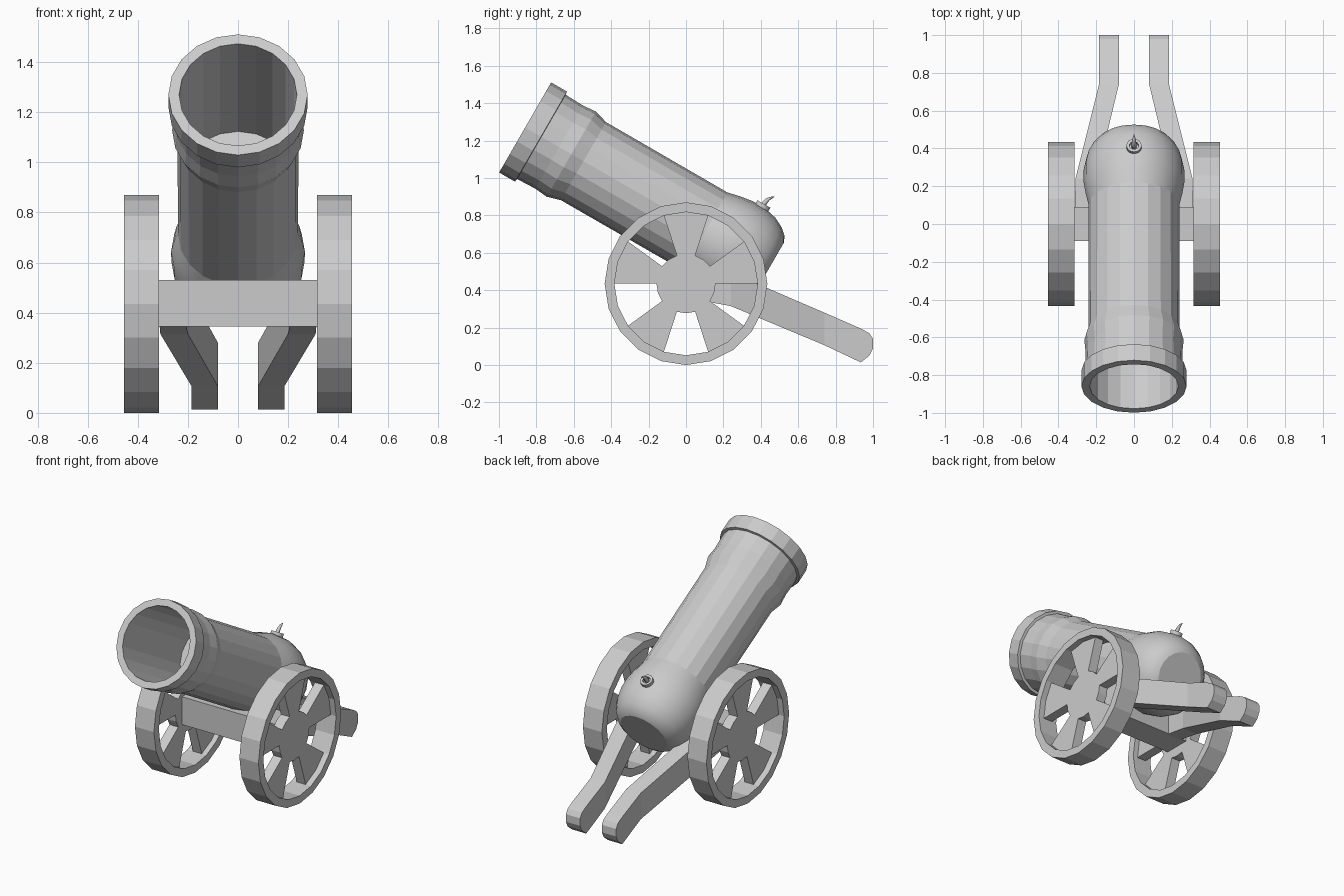
import bpy, bmesh
from math import sin, cos, radians, tau, sqrt
from mathutils import Vector

if "Cube" in bpy.data.objects:
    bpy.data.objects.remove(bpy.data.objects["Cube"])

X = Vector((1, 0, 0))
BACK = Vector((0, sqrt(3) / 2, -0.5))    # barrel axis, muzzle to breech
UP = Vector((0, 0.5, sqrt(3) / 2))       # square to the barrel axis
MUZZLE = Vector((0, -0.86, 1.27))
HUB = Vector((0, 0, 0.435))


def finish(name, bm, smooth=None, mirror=False):
    bmesh.ops.recalc_face_normals(bm, faces=bm.faces)
    mesh = bpy.data.meshes.new(name)
    bm.to_mesh(mesh)
    bm.free()
    ob = bpy.data.objects.new(name, mesh)
    bpy.context.collection.objects.link(ob)
    if smooth:
        for p in mesh.polygons:
            p.use_smooth = smooth(p)
    if mirror:
        ob.modifiers.new("mirror", 'MIRROR')
    return ob


def loft(rings, closed=False):
    """Join equal rings of points; cap the ends or close into a loop."""
    bm = bmesh.new()
    vs = [[bm.verts.new(p) for p in r] for r in rings]
    n = len(vs[0])
    for a, b in zip(vs, vs[1:] + ([vs[0]] if closed else [])):
        for i in range(n):
            j = (i + 1) % n
            bm.faces.new((a[i], a[j], b[j], b[i]))
    if not closed:
        bm.faces.new(vs[0])
        bm.faces.new(vs[-1])
    return bm


def lathe(profile, origin, axis, ref, n=20, closed=False):
    """Spin (distance along axis, radius) pairs."""
    side = axis.cross(ref)
    return loft([[origin + axis * s + (ref * cos(tau * i / n) + side * sin(tau * i / n)) * r
                  for i in range(n)] for s, r in profile], closed)


# Barrel with bore, muzzle ring and rounded breech
barrel = [(0.70, 0.235), (0, 0.235), (0, 0.278), (0.098, 0.278), (0.1, 0.26),
          (0.21, 0.256), (0.285, 0.263), (0.36, 0.241), (1.11, 0.24),
          (1.18, 0.256), (1.25, 0.267), (1.33, 0.266), (1.40, 0.251),
          (1.455, 0.223), (1.49, 0.192), (1.506, 0.16)]
finish("barrel", lathe(barrel, MUZZLE, BACK, UP),
       lambda p: 1.11 < (p.center - MUZZLE).dot(BACK) < 1.505)

# Fuse: collar and curved wick on the breech
vent = MUZZLE + BACK * 1.31 + UP * 0.25
finish("fuse_collar", lathe([(0, 0.04), (0.034, 0.04), (0.034, 0.024), (0, 0.024)],
                            vent, UP, X, 16, True))
wick = []
for s, h, r in [(0, 0, 0.014), (0, 0.04, 0.013), (0.005, 0.065, 0.011),
                (0.018, 0.085, 0.007), (0.03, 0.096, 0.001)]:
    c = vent + BACK * s + UP * h
    wick.append([c + (X * cos(tau * i / 8) + BACK * sin(tau * i / 8)) * r for i in range(8)])
finish("fuse_wick", loft(wick), lambda p: True)

# Wheels: deep rim with a thinner five-spoke plate
Y = Vector((0, 1, 0))
finish("wheel_rims", lathe([(0.315, 0.435), (0.455, 0.435), (0.455, 0.383), (0.315, 0.383)],
                           HUB, X, Y, 20, True), mirror=True)
outline = []
for k in range(5):
    for deg, r in [(0, 0.158), (0, 0.39), (18, 0.39), (36, 0.39), (36, 0.158), (54, 0.158)]:
        a = radians(72 * k + deg)
        outline.append((r * cos(a), r * sin(a) + HUB.z))
finish("wheel_spokes", loft([[(x, y, z) for y, z in outline] for x in (0.35, 0.415)]),
       mirror=True)

# Axle beam
finish("axle", loft([[(x, -0.09, 0.345), (x, 0.09, 0.345), (x, 0.09, 0.53), (x, -0.09, 0.53)]
                     for x in (-0.36, 0.36)]))

# Trail legs: y, inner x, outer x, bottom z, top z
legs = [(0.0, 0.21, 0.314, 0.36, 0.52), (0.24, 0.20, 0.31, 0.315, 0.495),
        (0.74, 0.08, 0.185, 0.106, 0.28), (0.935, 0.08, 0.185, 0.014, 0.195),
        (0.98, 0.08, 0.185, 0.05, 0.17), (1.0, 0.08, 0.185, 0.09, 0.14)]
finish("trail_legs", loft([[(a, y, b), (c, y, b), (c, y, t), (a, y, t)]
                           for y, a, c, b, t in legs]), mirror=True)
